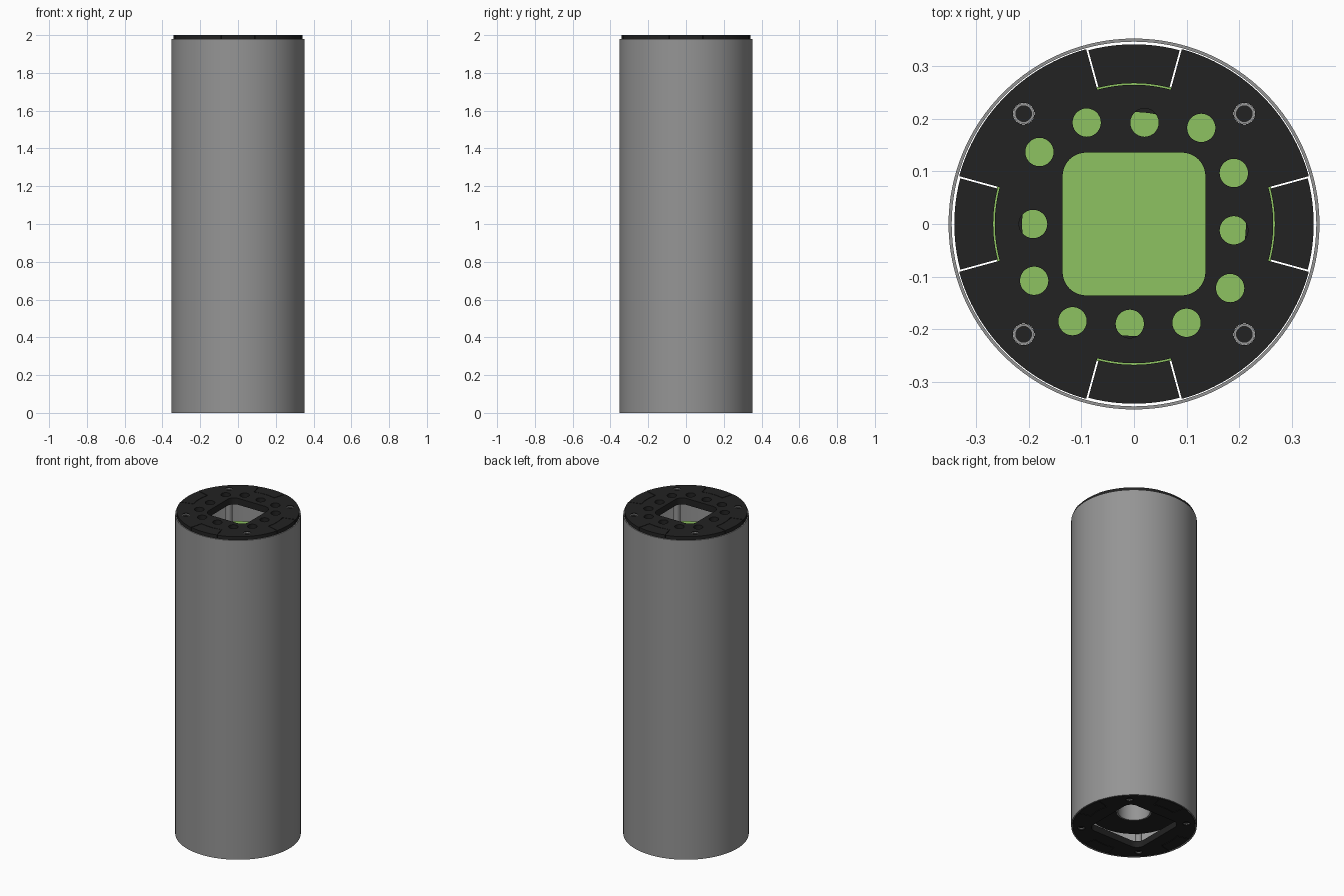
import bpy, bmesh
from math import cos, sin, pi, radians

if "Cube" in bpy.data.objects:
    bpy.data.objects.remove(bpy.data.objects["Cube"], do_unlink=True)


def material(name, rgb):
    m = bpy.data.materials.new(name)
    m.use_nodes = True
    m.diffuse_color = (*rgb, 1)
    m.node_tree.nodes["Principled BSDF"].inputs["Base Color"].default_value = (*rgb, 1)
    return m


GREY = material("shell grey", (0.3, 0.3, 0.3))
BLACK = material("cap black", (0.016, 0.016, 0.016))
GREEN = material("board green", (0.27, 0.54, 0.12))


# Outline helpers
def arc(r, a0, a1, n, cx=0, cy=0):
    return [(cx + r * cos(a0 + (a1 - a0) * i / n),
             cy + r * sin(a0 + (a1 - a0) * i / n)) for i in range(n + 1)]


def circle(r, n=32, cx=0, cy=0):
    return arc(r, 0, 2 * pi, n, cx, cy)[:-1]


def rounded_square(half, r):
    pts = []
    for k, (sx, sy) in enumerate([(1, 1), (-1, 1), (-1, -1), (1, -1)]):
        c = half - r
        pts += arc(r, k * pi / 2, (k + 1) * pi / 2, 8, sx * c, sy * c)
    return pts


def sector(r0, r1, mid, spread, gap=0.0):
    # Ring segment whose straight sides are pulled in by a constant gap
    s0, s1 = spread - gap / r0, spread - gap / r1
    return arc(r1, mid - s1, mid + s1, 12) + arc(r0, mid + s0, mid - s0, 12)


def notched_disc(r, inner, spread):
    pts = []
    for k in range(4):
        a = k * pi / 2
        pts += arc(inner, a - spread, a + spread, 12)
        pts += arc(r, a + spread, a + pi / 2 - spread, 28)
    return pts


def plate(name, z0, z1, mat, outline, holes=()):
    # Filled outline with holes, extruded between two heights
    cu = bpy.data.curves.new(name, 'CURVE')
    cu.dimensions = '2D'
    cu.fill_mode = 'BOTH'
    cu.extrude = (z1 - z0) / 2
    for pts in [outline, *holes]:
        sp = cu.splines.new('POLY')
        sp.points.add(len(pts) - 1)
        for p, (x, y) in zip(sp.points, pts):
            p.co = (x, y, 0, 1)
        sp.use_cyclic_u = True
    tmp = bpy.data.objects.new(name + " outline", cu)
    bpy.context.collection.objects.link(tmp)
    dg = bpy.context.evaluated_depsgraph_get()
    me = bpy.data.meshes.new_from_object(tmp.evaluated_get(dg))
    bpy.data.objects.remove(tmp, do_unlink=True)
    bpy.data.curves.remove(cu)
    bm = bmesh.new()
    bm.from_mesh(me)
    bmesh.ops.remove_doubles(bm, verts=bm.verts, dist=1e-5)
    bmesh.ops.recalc_face_normals(bm, faces=bm.faces)
    bmesh.ops.translate(bm, verts=bm.verts, vec=(0, 0, (z0 + z1) / 2))
    bm.to_mesh(me)
    bm.free()
    me.name = name
    me.materials.clear()
    me.materials.append(mat)
    ob = bpy.data.objects.new(name, me)
    bpy.context.collection.objects.link(ob)
    bpy.ops.object.select_all(action='DESELECT')
    ob.select_set(True)
    bpy.context.view_layer.objects.active = ob
    bpy.ops.object.shade_smooth_by_angle(angle=radians(30))
    return ob


SPREAD = radians(15.3)
POST = 0.21
corners = [(sx * POST, sy * POST) for sx in (-1, 1) for sy in (-1, 1)]
screw_holes = [circle(0.0205, 24, x, y) for x, y in corners]

# Outer tube
plate("outer_shell", 0, 1.98, GREY, circle(0.353, 128), [circle(0.347, 128)])

# Top cap with square window, ring of round holes and screw holes
vents = [(-0.09, 0.193), (0.02, 0.193), (0.128, 0.183), (0.19, 0.097),
         (0.19, -0.012), (0.183, -0.122), (0.10, -0.188), (-0.008, -0.19),
         (-0.117, -0.185), (-0.19, -0.108), (-0.192, 0.0), (-0.18, 0.137)]
body = notched_disc(0.345, 0.265, SPREAD)
plate("top_cap", 1.96, 2.0, BLACK, body,
      [rounded_square(0.136, 0.045), *screw_holes,
       *[circle(0.027, 28, x, y) for x, y in vents]])

# Bottom cap with a larger window
plate("bottom_cap", 0.0, 0.04, BLACK, body,
      [rounded_square(0.185, 0.05), *screw_holes])

# Clip tabs separated from the caps by thin slits, with ribs behind
for k in range(4):
    a = k * pi / 2
    tab = sector(0.268, 0.342, a, SPREAD, 0.0035)
    plate(f"top_tab_{k + 1}", 1.95, 2.0, BLACK, tab)
    plate(f"bottom_tab_{k + 1}", 0.0, 0.05, BLACK, tab)
    plate(f"tab_rib_{k + 1}", 1.93, 1.96, BLACK,
          sector(0.213, 0.262, a, SPREAD))

# Hollow corner posts with dark screws inside
for i, (x, y) in enumerate(corners):
    plate(f"corner_post_{i + 1}", 0.005, 1.997, GREY,
          circle(0.02, 24, x, y), [circle(0.015, 24, x, y)])
    for end, z in (("top", 1.97), ("bottom", 0.01)):
        plate(f"{end}_screw_{i + 1}", z, z + 0.02, BLACK,
              circle(0.015, 24, x, y))

# Green board beneath the top window
plate("inner_board", 1.79, 1.81, GREEN, circle(0.27, 64))

# Dark carrier and grey sleeve above the bottom window
plate("lower_carrier", 0.10, 0.13, BLACK, circle(0.262, 64), [circle(0.1, 48)])
plate("lower_sleeve", 0.09, 0.35, GREY, circle(0.1, 48), [circle(0.09, 48)])
